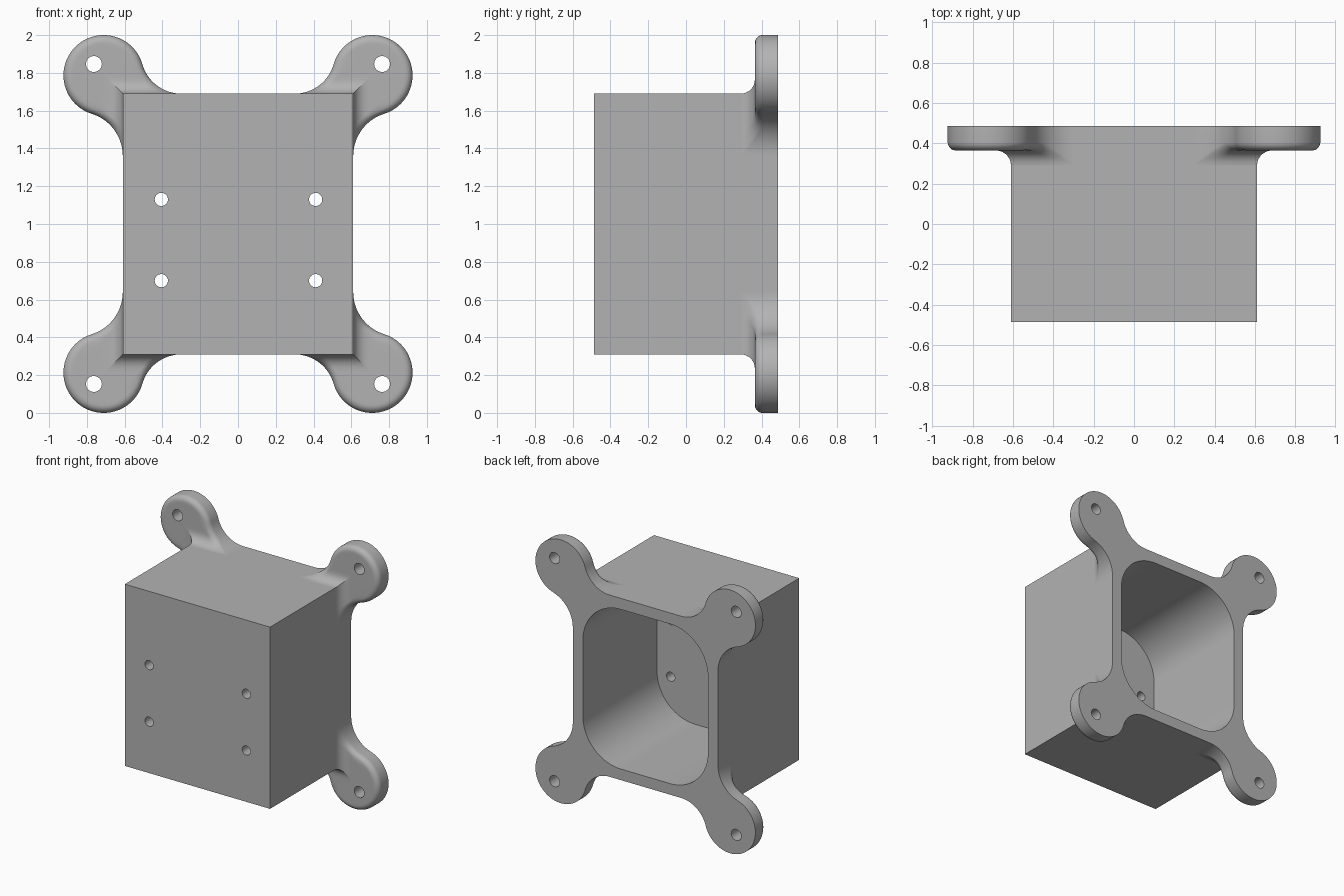
import bpy, bmesh, math
from mathutils import Vector

if "Cube" in bpy.data.objects:
    bpy.data.objects.remove(bpy.data.objects["Cube"], do_unlink=True)

HX, HZ, BACK, MID = 0.61, 0.69, 0.487, 1.0      # housing half sizes and centre height
WALL, CAVITY_R = 0.084, 0.32
PLATE_Y, COVE, ROUND = 0.365, 0.075, 0.04       # ear front plane and its fillets
EAR, EAR_R = Vector((0.711, 0.787)), 0.213
TANGENT_X, TANGENT_Z = 0.30, 0.36               # where ears run out into the housing

grey = bpy.data.materials.new("plain grey")
grey.use_nodes = True
grey.diffuse_color = (0.45, 0.45, 0.45, 1)
grey.node_tree.nodes["Principled BSDF"].inputs["Base Color"].default_value = grey.diffuse_color


def finish(name, bm):
    bmesh.ops.remove_doubles(bm, verts=bm.verts, dist=1e-5)
    bmesh.ops.recalc_face_normals(bm, faces=bm.faces)
    mesh = bpy.data.meshes.new(name)
    bm.to_mesh(mesh)
    bm.free()
    mesh.materials.append(grey)
    ob = bpy.data.objects.new(name, mesh)
    bpy.context.collection.objects.link(ob)
    return ob


def prism(name, loop, y0, y1):
    """Extrude an x-z outline along y."""
    bm = bmesh.new()
    a, b = [[bm.verts.new((x, y, z + MID)) for x, z in loop] for y in (y0, y1)]
    bm.faces.new(a)
    bm.faces.new(b[::-1])
    for i in range(len(a)):
        j = (i + 1) % len(a)
        bm.faces.new((a[i], b[i], b[j], a[j]))
    return finish(name, bm)


def arc(c, r, a0, a1, n):
    return [Vector((c[0] + r * math.cos(a0 + (a1 - a0) * i / n),
                    c[1] + r * math.sin(a0 + (a1 - a0) * i / n))) for i in range(n + 1)]


def activate(ob):
    bpy.ops.object.select_all(action='DESELECT')
    ob.select_set(True)
    bpy.context.view_layer.objects.active = ob


def cut(ob, cutter):
    cutter.hide_render = True
    mod = ob.modifiers.new("cut", 'BOOLEAN')
    mod.operation, mod.solver, mod.object = 'DIFFERENCE', 'EXACT', cutter
    activate(ob)
    bpy.ops.object.modifier_apply(modifier=mod.name)
    bpy.data.objects.remove(cutter, do_unlink=True)


def drill(ob, x, z, r, y0, y1):
    cut(ob, prism("drill", arc((x, z), r, 0, math.tau, 32)[:-1], y0, y1))


def smooth(ob):
    activate(ob)
    bpy.ops.object.shade_smooth_by_angle(angle=math.radians(32))


# Housing: open-backed box with a round-cornered cavity and four front screw holes
housing = prism("housing", [(-HX, -HZ), (HX, -HZ), (HX, HZ), (-HX, HZ)], -BACK, BACK)
ix, iz = HX - WALL - CAVITY_R, HZ - WALL - CAVITY_R
cavity = []
for k, (sx, sz) in enumerate([(1, 1), (-1, 1), (-1, -1), (1, -1)]):
    cavity += arc((sx * ix, sz * iz), CAVITY_R, k * math.pi / 2, (k + 1) * math.pi / 2, 20)
cut(housing, prism("cavity", cavity, -BACK + WALL, BACK + 0.1))
for x in (-0.406, 0.411):
    for z in (-0.30, 0.13):
        drill(housing, x, z, 0.035, -BACK - 0.1, -BACK + WALL + 0.1)
smooth(housing)


# Ear outline: a disc joined to the housing by two tangent fillet arcs
def fillet_radius(run, rise):
    return (run ** 2 + rise ** 2 - EAR_R ** 2) / (2 * (EAR_R + rise))


r1 = fillet_radius(EAR.x - TANGENT_X, EAR.y - HZ)
r2 = fillet_radius(EAR.y - TANGENT_Z, EAR.x - HX)
c1, c2 = Vector((TANGENT_X, HZ + r1)), Vector((HX + r2, TANGENT_Z))


def angle(v):
    return math.atan2(v.y, v.x)


t1, t2 = angle(c1 - EAR), angle(c2 - EAR)
outline = (arc(c1, r1, -math.pi / 2, angle(EAR - c1), 18)[:-1]
           + arc(EAR, EAR_R, t1, t2, 60)
           + arc(c2, r2, angle(EAR - c2), math.pi, 18)[1:])


def quarter(d, r):
    """Depth of a quarter-round fillet at distance d from its edge."""
    k = r - min(max(d, 0), r)
    return r - math.sqrt(max(r * r - k * k, 0))


def front_y(p):
    if t2 < angle(p - EAR) < t1:
        edge = EAR_R - (p - EAR).length
    else:
        edge = min((p - c1).length - r1, (p - c2).length - r2)
    cove = quarter(max(p.x - HX, p.y - HZ), COVE)
    return PLATE_Y - cove + quarter(edge, ROUND) * (1 - cove / COVE)


def column(p):
    """Points across the ear front, from its rim to the housing."""
    q = Vector((min(p.x, HX), min(p.y, HZ)))
    span = (q - p).length
    way = (q - p) / span if span > 1e-6 else Vector((0, 0))
    n = 8
    pts = [p + way * min(0.06 * (k / n) ** 2, span / 2 * k / n) for k in range(n + 1)]
    pts += [q - way * min(0.12 * (k / n) ** 2, span / 2 * k / n) for k in range(n, -1, -1)]
    return pts


def build_ear(name, sx, sz):
    bm = bmesh.new()
    loops = []
    for p in outline:
        pts = column(p)
        ring = [(sx * v.x, front_y(v), sz * v.y + MID) for v in pts]
        ring += [(sx * v.x, BACK, sz * v.y + MID) for v in (pts[-1], pts[0])]
        loops.append([bm.verts.new(c) for c in ring])
    for a, b in zip(loops, loops[1:]):
        for i in range(len(a)):
            j = (i + 1) % len(a)
            bm.faces.new((a[i], a[j], b[j], b[i]))
    ear = finish(name, bm)
    drill(ear, sx * 0.763, sz * 0.847, 0.042, 0.2, 0.6)
    smooth(ear)


for side, sx in (("left", 1), ("right", -1)):
    for level, sz in (("upper", 1), ("lower", -1)):
        build_ear(f"{level}_{side}_mounting_ear", sx, sz)
